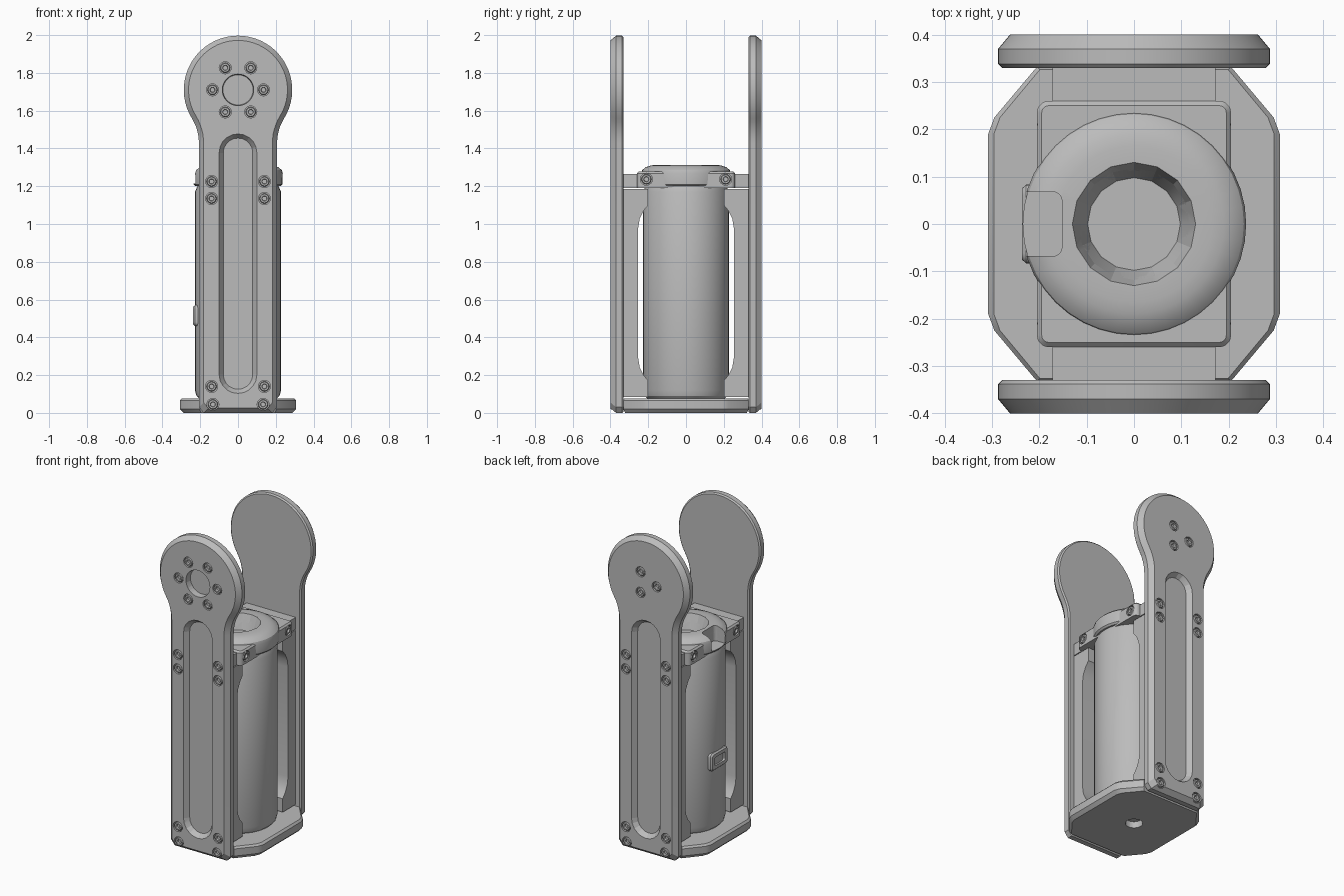
import bpy, bmesh
from math import pi, cos, sin, sqrt, atan2
from mathutils import Matrix

cube = bpy.data.objects.get("Cube")
if cube:
    bpy.data.objects.remove(cube, do_unlink=True)

grey = bpy.data.materials.new("machined_grey")
grey.diffuse_color = (0.5, 0.5, 0.5, 1)
grey.use_nodes = True
grey.node_tree.nodes["Principled BSDF"].inputs["Base Color"].default_value = (0.5, 0.5, 0.5, 1)

# Local frames: z points out of the named side
UP = Matrix.Identity(4)
TURN = Matrix.Rotation(pi, 4, 'Z')
FRONT = Matrix.Rotation(pi / 2, 4, 'X')
BACK = TURN @ FRONT
LEFT = Matrix.Rotation(pi / 2, 4, 'Z') @ FRONT
RIGHT = TURN @ LEFT


def arc(cx, cy, r, a0, a1, n):
    return [(cx + r * cos(a0 + (a1 - a0) * i / n), cy + r * sin(a0 + (a1 - a0) * i / n))
            for i in range(n + 1)]


def circle(r, n=32, cx=0, cy=0):
    return arc(cx, cy, r, 0, 2 * pi, n)[:-1]


def rounded(hw, hh, r, cx=0, cy=0, n=5):
    pts = []
    for k, (sx, sy) in enumerate([(1, 1), (-1, 1), (-1, -1), (1, -1)]):
        pts += arc(cx + sx * (hw - r), cy + sy * (hh - r), r, k * pi / 2, (k + 1) * pi / 2, n)
    return pts


def loft(*sections):
    """Sections are (outline, height) pairs with equal point counts."""
    return [[(x, y, h) for x, y in outline] for outline, h in sections]


def turned(profile, cx=0, cy=0, n=32):
    return loft(*[(circle(r, n, cx, cy), h) for r, h in profile])


def build(name, solids, frame=UP, smooth=True):
    bm = bmesh.new()
    for rings in solids:
        vs = [[bm.verts.new(frame @ Matrix.Translation(p).translation) for p in ring] for ring in rings]
        n = len(vs[0])
        for a, b in zip(vs, vs[1:]):
            for i in range(n):
                bm.faces.new((a[i], a[(i + 1) % n], b[(i + 1) % n], b[i]))
        bm.faces.new(vs[0][::-1])
        bm.faces.new(vs[-1])
    bmesh.ops.remove_doubles(bm, verts=bm.verts, dist=1e-5)
    bmesh.ops.recalc_face_normals(bm, faces=bm.faces)
    mesh = bpy.data.meshes.new(name)
    bm.to_mesh(mesh)
    bm.free()
    ob = bpy.data.objects.new(name, mesh)
    bpy.context.collection.objects.link(ob)
    mesh.materials.append(grey)
    if smooth:
        shade(ob)
    return ob


def activate(ob):
    bpy.ops.object.select_all(action='DESELECT')
    ob.select_set(True)
    bpy.context.view_layer.objects.active = ob


def shade(ob):
    activate(ob)
    bpy.ops.object.shade_smooth_by_angle(angle=0.45)


def cut(ob, solids, frame=UP):
    tool = build("cutter", solids, frame, False)
    tool.hide_render = True
    mod = ob.modifiers.new("cut", 'BOOLEAN')
    mod.operation = 'DIFFERENCE'
    mod.object = tool
    activate(ob)
    bpy.ops.object.modifier_apply(modifier=mod.name)
    bpy.data.objects.remove(tool, do_unlink=True)
    shade(ob)


def pocket(x, y, face):
    return turned([(0.032, face - 0.015), (0.032, face + 0.02)], x, y, 16)


def screw(x, y, face):
    return turned([(0.027, face - 0.02), (0.027, face - 0.005), (0.023, face), (0.014, face),
                   (0.012, face - 0.012)], x, y, 12)


# Side plates: narrow arm, concave neck and round head
HEAD_Z = 1.71


def plate_outline(inset):
    head, half, neck = 0.287 - inset, 0.207 - inset, 0.25 + inset
    nx = half + neck
    dz = sqrt((head + neck) ** 2 - nx ** 2)
    a = atan2(dz, -nx)
    right = [(half - 0.025, inset), (half, inset + 0.03)]
    right += arc(nx, HEAD_Z - dz, neck, pi, a, 6)
    right += arc(0, HEAD_Z, head, a - pi, pi / 2, 20)[1:]
    return right + [(-x, z) for x, z in right[-2::-1]]


arm_screws = [(s * x, z) for s in (-1, 1)
              for x, z in [(0.14, 1.225), (0.14, 1.135), (0.14, 0.14), (0.133, 0.045)]]
slot = loft((rounded(0.078, 0.665, 0.078, 0, 0.79), 0.37), (rounded(0.1, 0.687, 0.1, 0, 0.79), 0.4),
            (rounded(0.1, 0.687, 0.1, 0, 0.79), 0.45))
for name, frame, count, radius in [("front", FRONT, 6, 0.135), ("back", BACK, 3, 0.075)]:
    plate = build(name + "_plate", [loft((plate_outline(0.008), 0.33), (plate_outline(0), 0.338),
                                         (plate_outline(0), 0.37), (plate_outline(0.025), 0.4))], frame)
    spots = arm_screws + [(x, y + HEAD_Z) for x, y in circle(radius, count)]
    holes = [pocket(x, z, 0.4) for x, z in spots] + [slot]
    if name == "front":
        holes.append(turned([(0.08, 0.36), (0.086, 0.43)], 0, HEAD_Z))
    cut(plate, holes, frame)
    build(name + "_screws", [screw(x, z, 0.4) for x, z in spots], frame)


# Octagonal base plate
def octagon(i):
    quarter = [(0.308 - i, 0.19), (0.295 - i, 0.225), (0.205 - i / 2, 0.332 - i / 2)]
    half = quarter + [(-x, y) for x, y in quarter[::-1]]
    return half + [(-x, -y) for x, y in half]


base = build("base_plate", [loft((octagon(0.02), 0), (octagon(0), 0.02),
                                 (octagon(0), 0.065), (octagon(0.012), 0.077))])
cut(base, [turned([(0.05, -0.05), (0.05, 0.04)])])

# Motor barrel
build("barrel", [turned([(0.2, 0.07), (0.22, 0.09), (0.228, 0.12), (0.228, 1.17), (0.215, 1.2)], n=36)])

# Upright brackets beside the barrel, with a rounded window
bracket = [(0.332, 0.085), (0.2, 0.085), (0.2, 0.17), (0.225, 0.2), (0.245, 0.24), (0.253, 0.29)]
bracket += [(y, 1.27 - z) for y, z in bracket[::-1]]
for name, frame in [("back_bracket", LEFT), ("front_bracket", RIGHT)]:
    build(name, [loft((bracket, -0.172), (bracket, 0.172))], frame)

# Cap: flange, clamp block and domed ring, all bored and notched
bore = turned([(0.098, 1.22), (0.131, 1.315), (0.131, 1.4)], n=16)
notch = loft((rounded(0.1, 0.068, 0.02, -0.252), 1.215), (rounded(0.1, 0.068, 0.02, -0.252), 1.4))
flange = build("cap_flange", [loft((rounded(0.172, 0.332, 0.004), 1.19), (rounded(0.172, 0.332, 0.004), 1.265))])
block = build("cap_block", [loft((rounded(0.205, 0.26, 0.025), 1.19), (rounded(0.205, 0.26, 0.025), 1.268),
                                 (rounded(0.195, 0.25, 0.015), 1.278))])
dome = build("cap_dome", [turned([(0.225, 1.2), (0.235, 1.21), (0.237, 1.268), (0.232, 1.285), (0.215, 1.3),
                                  (0.19, 1.309), (0.165, 1.313), (0.12, 1.313)], n=40)])
for part in (flange, block, dome):
    cut(part, [bore, notch])
for name, frame in [("left", LEFT), ("right", RIGHT)]:
    cut(block, [pocket(s * 0.21, 1.237, 0.205) for s in (-1, 1)], frame)
    build(name + "_cap_screws", [screw(s * 0.21, 1.237, 0.205) for s in (-1, 1)], frame)

# Cable clip on the barrel
clip = build("cable_clip", [loft((rounded(0.083, 0.055, 0.02, 0, 0.515), 0.2),
                                 (rounded(0.083, 0.055, 0.02, 0, 0.515), 0.228),
                                 (rounded(0.075, 0.047, 0.015, 0, 0.515), 0.237))], RIGHT)
cut(clip, [loft((rounded(0.052, 0.026, 0.01, 0, 0.515), 0.15), (rounded(0.052, 0.026, 0.01, 0, 0.515), 0.3))], RIGHT)
